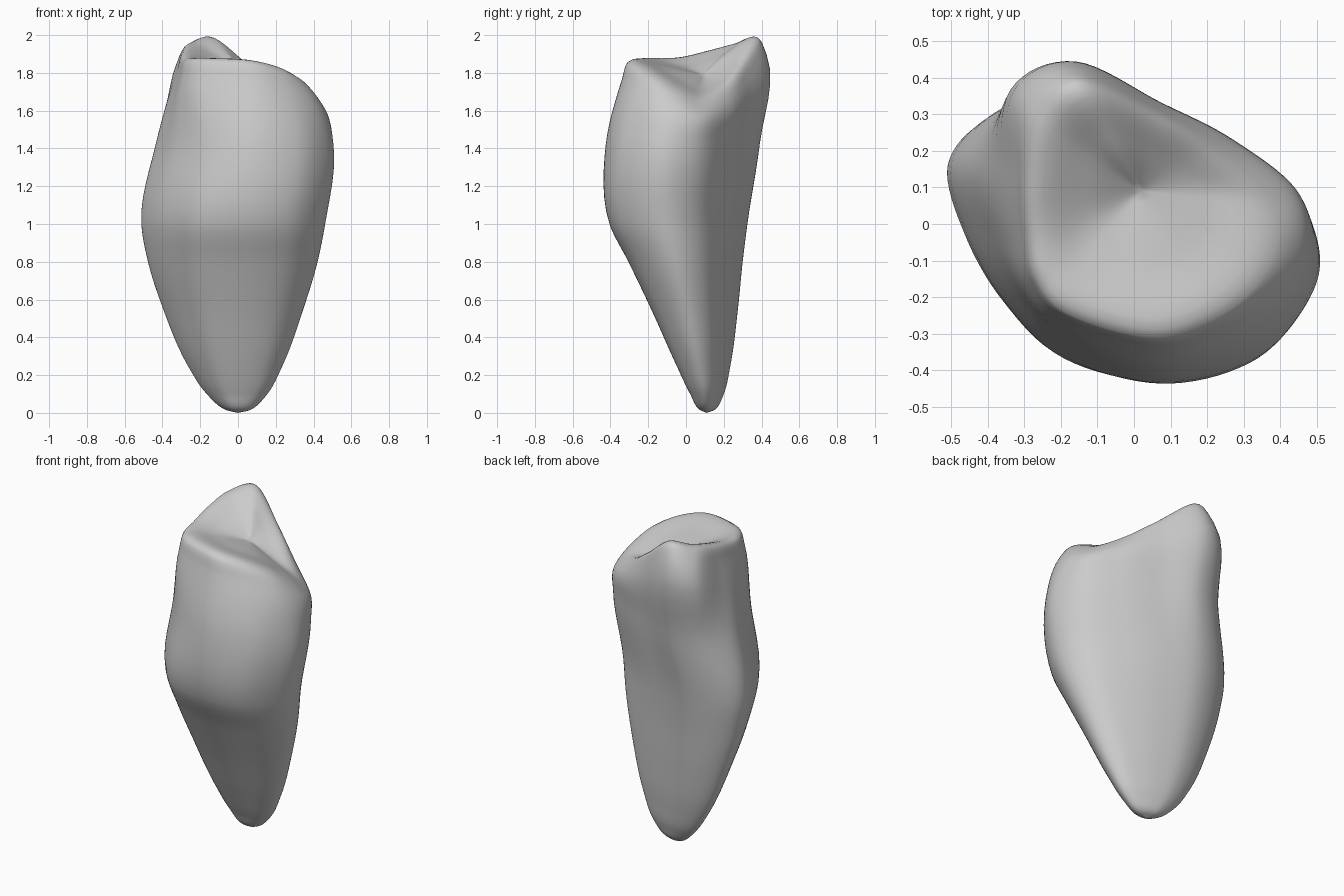
import bpy
import bmesh
from mathutils import Vector

cube = bpy.data.objects.get("Cube")
if cube:
    bpy.data.objects.remove(cube, do_unlink=True)

# Outlines run from the side corner, across the front, round to the back
MIDDLE = [(-.51, .16), (-.465, -.02), (-.36, -.2), (-.2, -.35), (.06, -.405),
          (.28, -.36), (.42, -.225), (.46, -.08), (.38, .07), (.2, .19),
          (0, .275), (-.22, .325), (-.41, .275)]
UPPER = [(-.435, .16), (-.39, -.04), (-.31, -.2), (-.16, -.345), (.08, -.425),
         (.32, -.365), (.46, -.225), (.505, -.08), (.44, .09), (.26, .22),
         (.06, .31), (-.15, .39), (-.34, .33)]
RIM = [(-.29, .12, 1.91), (-.285, -.03, 1.875), (-.265, -.15, 1.865),
       (-.18, -.245, 1.865), (.05, -.31, 1.855), (.22, -.26, 1.82),
       (.34, -.16, 1.76), (.39, -.04, 1.69), (.36, .08, 1.65),
       (.22, .19, 1.72), (.07, .285, 1.83), (-.14, .385, 1.98), (-.26, .29, 1.955)]
SHOULDER_WIDTH = [.035, .03, .025, .025, .03, .045, .065, .075, .075, .055,
                  .035, .045, .075]

# Lower root sections: height, then x and y limits
ROOT = [(.018, -.07, .07, .07, .155), (.1, -.165, .155, .022, .2),
        (.25, -.265, .235, -.05, .235), (.55, -.395, .345, -.185, .275),
        (.8, -.475, .42, -.305, .3)]
TIP = Vector((0, .11, 0))
CENTRE = Vector((.02, .09, 1.79))
RING_STEPS, COLUMN_STEPS = 8, 6


def at_height(outline, z):
    return [Vector((x, y, z)) for x, y in outline]


def fit(outline, z, x0, x1, y0, y1):
    """Stretch an outline into the given limits."""
    xs, ys = zip(*outline)

    def remap(v, values, low, high):
        return low + (v - min(values)) / (max(values) - min(values)) * (high - low)
    return [Vector((remap(x, xs, x0, x1), remap(y, ys, y0, y1), z)) for x, y in outline]


def hermite(a, b, ta, tb, t):
    s = 1 - t
    return (a * (1 + 2 * t) * s * s + ta * t * s * s
            + b * t * t * (3 - 2 * t) - tb * t * t * s)


def smooth_ring(points):
    """Closed spline through the points."""
    n = len(points)
    tangents = [(points[(i + 1) % n] - points[i - 1]) / 2 for i in range(n)]
    return [hermite(points[i], points[(i + 1) % n], tangents[i], tangents[(i + 1) % n],
                    k / RING_STEPS) for i in range(n) for k in range(RING_STEPS)]


def smooth_column(points):
    """Open spline with tangents weighted by chord length."""
    chords = [(b - a).length for a, b in zip(points, points[1:])]
    slopes = [(b - a) / c for a, b, c in zip(points, points[1:], chords)]
    inner = [(s * d + r * c) / (c + d) for s, r, c, d
             in zip(slopes, slopes[1:], chords, chords[1:])]
    tangents = [slopes[0]] + inner + [slopes[-1]]
    result = []
    for i, c in enumerate(chords):
        for k in range(COLUMN_STEPS):
            result.append(hermite(points[i], points[i + 1], tangents[i] * c,
                                  tangents[i + 1] * c, k / COLUMN_STEPS))
    return result + [points[-1]]


# Rounded shoulder just below the rim, and the sloping dished top inside it
rim = [Vector(p) for p in RIM]
shoulder, dish = [], []
for p, width in zip(rim, SHOULDER_WIDTH):
    out = Vector((p.x, p.y, 0)).normalized()
    shoulder.append(p + out * width - Vector((0, 0, .09)))
    inside = p.lerp(CENTRE, .5)
    inside.z = max(inside.z, p.lerp(CENTRE, .35).z)
    dish.append(inside)

rings = [fit(MIDDLE, *row) for row in ROOT]
rings += [at_height(MIDDLE, 1), at_height(UPPER, 1.42), shoulder, rim, dish]
columns = [smooth_column([TIP, *points, CENTRE])
           for points in zip(*[smooth_ring(r) for r in rings])]

# Skin the columns into one closed body
bm = bmesh.new()
bottom, top = bm.verts.new(TIP), bm.verts.new(CENTRE)
grid = [[bm.verts.new(p) for p in column[1:-1]] for column in columns]
for i, left in enumerate(grid):
    right = grid[(i + 1) % len(grid)]
    bm.faces.new((bottom, right[0], left[0]))
    bm.faces.new((left[-1], right[-1], top))
    for j in range(len(left) - 1):
        bm.faces.new((left[j], right[j], right[j + 1], left[j + 1]))
bmesh.ops.recalc_face_normals(bm, faces=bm.faces)
for face in bm.faces:
    face.smooth = True

mesh = bpy.data.meshes.new("tapered_body")
bm.to_mesh(mesh)
bm.free()
body = bpy.data.objects.new("tapered_body", mesh)
bpy.context.collection.objects.link(body)

# Plain grey surface
grey = bpy.data.materials.new("plain_grey")
grey.use_nodes = True
colour = (.6, .6, .6, 1)
grey.diffuse_color = colour
grey.node_tree.nodes["Principled BSDF"].inputs["Base Color"].default_value = colour
mesh.materials.append(grey)
